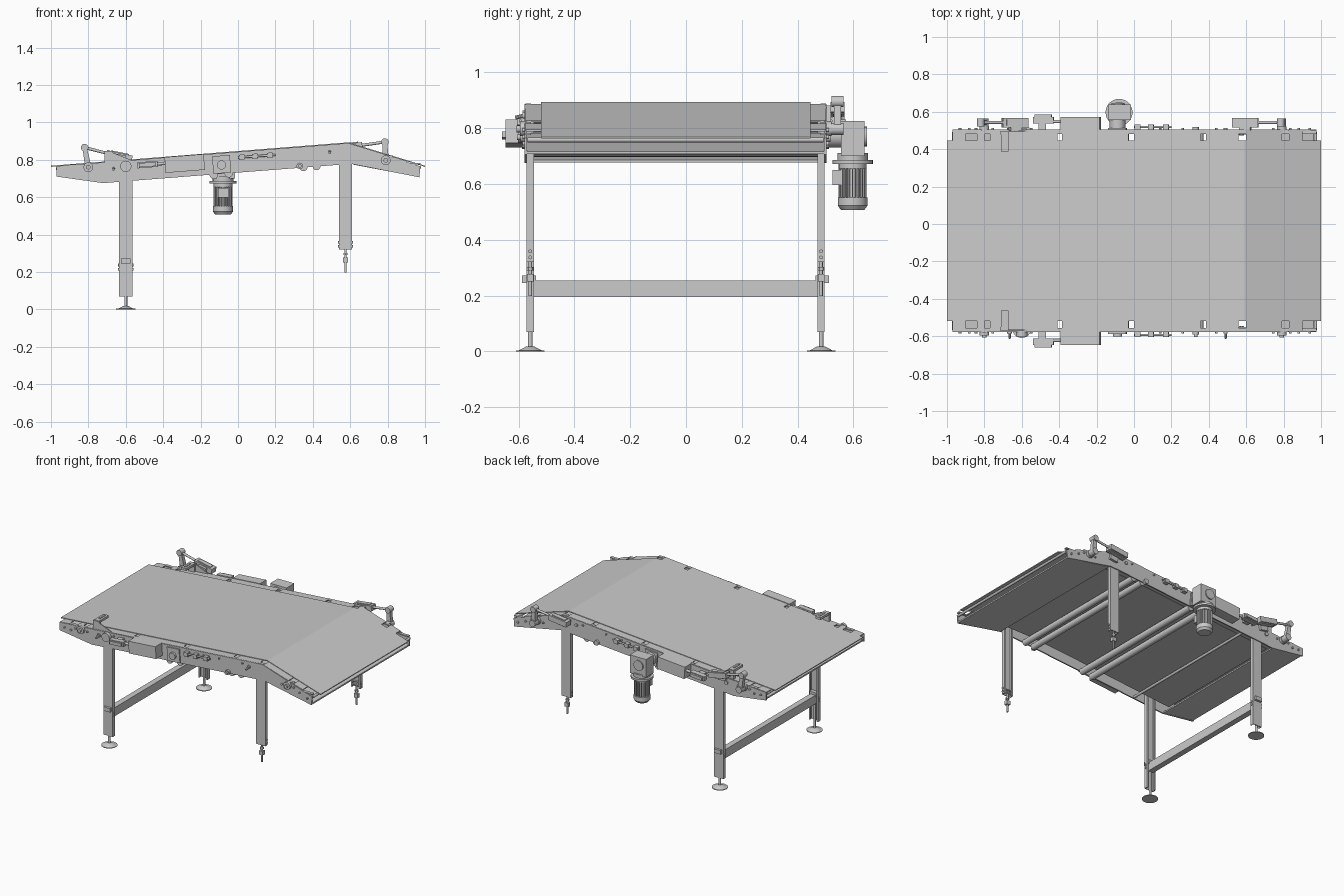
import bpy, bmesh, math
from mathutils import Vector, Matrix

if "Cube" in bpy.data.objects:
    bpy.data.objects.remove(bpy.data.objects["Cube"])

C = -0.037                      # centre line of the belt in y
SLOPE = math.atan(0.0786)


def finish(name, bm, smooth=False):
    bmesh.ops.recalc_face_normals(bm, faces=bm.faces)
    me = bpy.data.meshes.new(name)
    bm.to_mesh(me)
    bm.free()
    ob = bpy.data.objects.new(name, me)
    bpy.context.collection.objects.link(ob)
    if smooth:
        bpy.context.view_layer.objects.active = ob
        bpy.ops.object.select_all(action='DESELECT')
        ob.select_set(True)
        bpy.ops.object.shade_smooth_by_angle(angle=math.radians(35))
    return ob


def prism(name, pts, axis, a, b):
    """Extrude a 2D outline along an axis from a to b."""
    place = {'x': lambda p, t: (t, p[0], p[1]),
             'y': lambda p, t: (p[0], t, p[1]),
             'z': lambda p, t: (p[0], p[1], t)}[axis]
    bm = bmesh.new()
    v0 = [bm.verts.new(place(p, a)) for p in pts]
    v1 = [bm.verts.new(place(p, b)) for p in pts]
    bm.faces.new(v0)
    bm.faces.new(v1)
    n = len(pts)
    for i in range(n):
        bm.faces.new((v0[i], v0[(i + 1) % n], v1[(i + 1) % n], v1[i]))
    return finish(name, bm)


def box(name, x, y, z, tilt=0):
    """Box from ranges, tilted about y through its own centre."""
    bm = bmesh.new()
    mid = Vector((sum(x) / 2, sum(y) / 2, sum(z) / 2))
    size = (abs(x[1] - x[0]), abs(y[1] - y[0]), abs(z[1] - z[0]))
    m = Matrix.Translation(mid) @ Matrix.Rotation(-tilt, 4, 'Y') @ Matrix.Diagonal((*size, 1))
    bmesh.ops.create_cube(bm, size=1, matrix=m)
    return finish(name, bm)


def cyl(name, p0, p1, r, r2=None, n=24):
    p0, p1 = Vector(p0), Vector(p1)
    d = p1 - p0
    m = Matrix.Translation((p0 + p1) / 2) @ d.to_track_quat('Z', 'Y').to_matrix().to_4x4()
    bm = bmesh.new()
    bmesh.ops.create_cone(bm, cap_ends=True, segments=n, radius1=r,
                          radius2=r if r2 is None else r2, depth=d.length, matrix=m)
    return finish(name, bm, n > 8)


def top(x):
    return 0.768 + (0.0786 * (x + 1) if x < 0.59 else 0.125 - 0.305 * (x - 0.59))


def ribbon(name, line, t, half):
    pts = line + [(x, z - t) for x, z in reversed(line)]
    return prism(name, pts, 'y', C - half, C + half)


# carrying belt, return belt and end pans
ribbon('belt', [(-1, .768), (.59, .893), (1, .768)], .006, .4825)
ribbon('return_belt', [(-.72, .70), (-.13, .75), (.4, .79), (.62, .79)], .004, .48)
ribbon('infeed_pan', [(-.965, .723), (-.72, .686)], .01, .532)
ribbon('outfeed_pan', [(.62, .783), (.97, .717)], .01, .532)
for x, z in ((-.965, .752), (.97, .758)):
    cyl('nose_bar', (x, C - .53, z), (x, C + .53, z), .009, n=16)

# rollers between the side plates
for x, z, r in ((.42, .765, .021), (.35, .76, .021), (-.05, .727, .022),
                (-.13, .72, .022), (-.48, .705, .009)):
    cyl('roller', (x, C - .533, z), (x, C + .533, z), r)

plate = [(-.97, .71), (-.72, .675), (-.60, .685), (.54, .773), (.61, .777), (.97, .706),
         (.975, .765), (.60, .885), (.57, .886), (-.6, .792), (-.97, .764)]
notches = [(-.9, -.84), (-.80, -.77), (-.41, -.385), (-.03, 0), (.355, .385),
           (.56, .60), (.79, .83), (.9, .975)]

for s, side in ((-1, 'front'), (1, 'back')):
    def Y(d, s=s):
        return C + s * d

    def bolt(x, z, r=.007, d=.549, n=12):
        cyl(side + '_bolt', (x, Y(.535), z), (x, Y(d), z), r, n=n)

    # side plate with a notched top flange
    prism(side + '_side_plate', plate, 'y', Y(.532), Y(.541))
    start = -.97
    for a, b in notches + [(.97, .97)]:
        if a > start:
            z = [(start, top(start) - .004), (a, top(a) - .004)]
            prism(side + '_flange', z + [(x, q - .006) for x, q in reversed(z)],
                  'y', Y(.48), Y(.538))
        start = b
    for a, b in notches:
        box(side + '_flange_rim', (a, b), (Y(.518), Y(.538)),
            (top((a + b) / 2) - .012, top((a + b) / 2) - .004))

    # legs: open channels with threaded feet
    for x, z0, z1, end in ((-.6, .07, .77, 'left'), (.575, .32, .86, 'right')):
        a, b, t = Y(.534), Y(.508), s * .006
        pts = [(x - .035, a), (x + .035, a), (x + .035, b), (x + .022, b), (x + .029, b + t),
               (x + .029, a - t), (x - .029, a - t), (x - .029, b + t), (x - .022, b), (x - .035, b)]
        prism(f'{side}_{end}_leg', pts, 'z', z0, z1)
        yc = Y(.521)
        zb = .215 if end == 'left' else .337
        for dz in (0, .022):
            cyl('leg_bolt', (x - .041, yc, zb + dz), (x + .041, yc, zb + dz), .007, n=6)
        if end == 'left':
            cyl('foot_spindle', (x, yc, .015), (x, yc, .2), .008, n=12)
            cyl('foot_disc', (x, yc, 0), (x, yc, .004), .051, n=32)
            cyl('foot_dome', (x, yc, .004), (x, yc, .018), .04, .014, n=32)
        else:
            cyl('foot_spindle', (x, yc, .198), (x, yc, .33), .006, n=12)
            box('foot_clamp', (x - .014, x + .014), (Y(.509), Y(.533)), (.25, .278))
            cyl('foot_nut', (x, yc, .29), (x, yc, .302), .013, n=6)
    box('brace_end', (-.625, -.575), (Y(.50), Y(.55)), (.245, .272))

    # control cover and sensor box, parallel to the belt
    box(side + '_cover', (-.39, -.18), (Y(.541), Y(.61)), (.738, .822), SLOPE)
    box(side + '_switch_box', (-.54, -.43), (Y(.575), Y(.61)), (.758, .79), SLOPE)
    box(side + '_switch_lid', (-.53, -.44), (Y(.61), Y(.622)), (.763, .785), SLOPE)
    box(side + '_switch_mount', (-.51, -.47), (Y(.541), Y(.575)), (.765, .785), SLOPE)
    cyl(side + '_switch_plug', (-.43, Y(.585), .778), (-.385, Y(.585), .781), .009, n=12)

    # drive bearing
    box(side + '_bearing_plate', (-.135, -.04), (Y(.541), Y(.55)), (.728, .822), SLOPE)
    cyl(side + '_bearing', (-.088, Y(.55), .772), (-.088, Y(.565), .772), .024)

    # belt tensioner
    cyl(side + '_tension_rod', (0, Y(.556), .812), (.2, Y(.556), .826), .006, n=12)
    for x in (.02, .09, .17):
        z = .812 + .07 * x
        box(side + '_tension_block', (x - .015, x + .015), (Y(.541), Y(.568)), (z - .014, z + .014), SLOPE)

    # pivot hubs at both ends
    for x, z in ((-.8, .76), (.79, .797)):
        cyl(side + '_hub', (x, Y(.541), z), (x, Y(.558), z), .026)
        cyl(side + '_hub_pin', (x, Y(.558), z), (x, Y(.57), z), .012, n=16)
        for dx in (-.045, .045):
            bolt(x + dx, z - .004)

    # plate bolts
    for x, z in ((-.93, .74), (-.88, .735), (.88, .768), (.94, .745)):
        bolt(x, z)
    bolt(-.665, .755, .013)
    bolt(.49, .845, .011)
    bolt(.33, .767, .017, .555, 20)
    for x in (-.55, -.24, .14, .26, .44):
        bolt(x, top(x) - .025, .006)

    # upright sensor bracket reaching over the belt edge
    box(side + '_sensor_post', (-.715, -.67), (Y(.515), Y(.535)), (.76, .845))
    box(side + '_sensor_arm', (-.712, -.672), (Y(.425), Y(.53)), (.832, .848))
    box(side + '_sensor_slot', (-.698, -.686), (Y(.44), Y(.50)), (.848, .852))
    prism(side + '_gusset', [(-.67, .78), (-.67, .838), (-.57, .798), (-.57, .78)], 'y', Y(.528), Y(.536))

# cross brace between the left legs
box('cross_brace', (-.62, -.58), (C - .515, C + .515), (.195, .255))

# front handle knobs
for x, z in ((-.665, .755), (.49, .845)):
    cyl('clamp_lever', (x, -.58, z), (x, -.612, z - .008), .007, n=10)
cyl('front_dial', (-.6, -.578, .765), (-.6, -.602, .765), .03)
cyl('front_knob', (.33, -.59, .767), (.33, -.605, .767), .01, n=12)

# belt guiding actuators on the back side
for body, tip, pivot, tilt in (((-.635, .818), (-.82, .865), (-.8, .76), -.2),
                               ((.595, .868), (.785, .895), (.79, .797), .12)):
    bx, bz = body
    y = .543
    box('actuator_body', (bx - .07, bx + .07), (.517, .568), (bz - .018, bz + .018), tilt)
    box('actuator_lid', (bx - .05, bx + .05), (.527, .558), (bz - .023, bz + .023), tilt)
    box('actuator_mount', (bx - .03, bx + .03), (.50, .52), (bz - .05, bz + .01), tilt)
    cyl('actuator_rod', (bx, y, bz), (tip[0], y, tip[1]), .008, n=12)
    cyl('rod_end', (tip[0], .522, tip[1]), (tip[0], .565, tip[1]), .02)
    a, b = Vector((pivot[0], y, pivot[1])), Vector((tip[0], y, tip[1]))
    side_v = Vector((1, 0, 0))
    prism('pivot_arm', [(a.x - .017, a.z), (a.x + .017, a.z), (b.x + .012, b.z), (b.x - .012, b.z)],
          'y', .53, .556)
    cyl('pivot_shaft', (a.x, .50, a.z), (a.x, .565, a.z), .022)

# gear motor
mx, my = -.08, .597
box('gearbox', (-.14, -.015), (.555, .64), (.70, .825))
cyl('output_flange', (-.088, .504, .772), (-.088, .557, .772), .042)
cyl('gearbox_cover', (-.085, .64, .77), (-.085, .648, .77), .035)
cyl('gearbox_neck', (mx, my, .685), (mx, my, .71), .055)
cyl('motor_flange', (mx, my, .672), (mx, my, .686), .072, n=32)
cyl('motor_collar', (mx, my, .655), (mx, my, .672), .05)
cyl('motor_body', (mx, my, .54), (mx, my, .66), .042)
for i in range(24):
    a = math.tau * i / 24
    fin = box('motor_fin', (.035, .05), (-.002, .002), (.55, .655))
    fin.matrix_world = Matrix.Translation((mx, my, 0)) @ Matrix.Rotation(a, 4, 'Z')
cyl('fan_cover', (mx, my, .522), (mx, my, .552), .053, n=32)
cyl('fan_cover_end', (mx, my, .522), (mx, my, .507), .053, .042, n=32)
box('terminal_box', (-.108, -.052), (.525, .565), (.597, .65))
